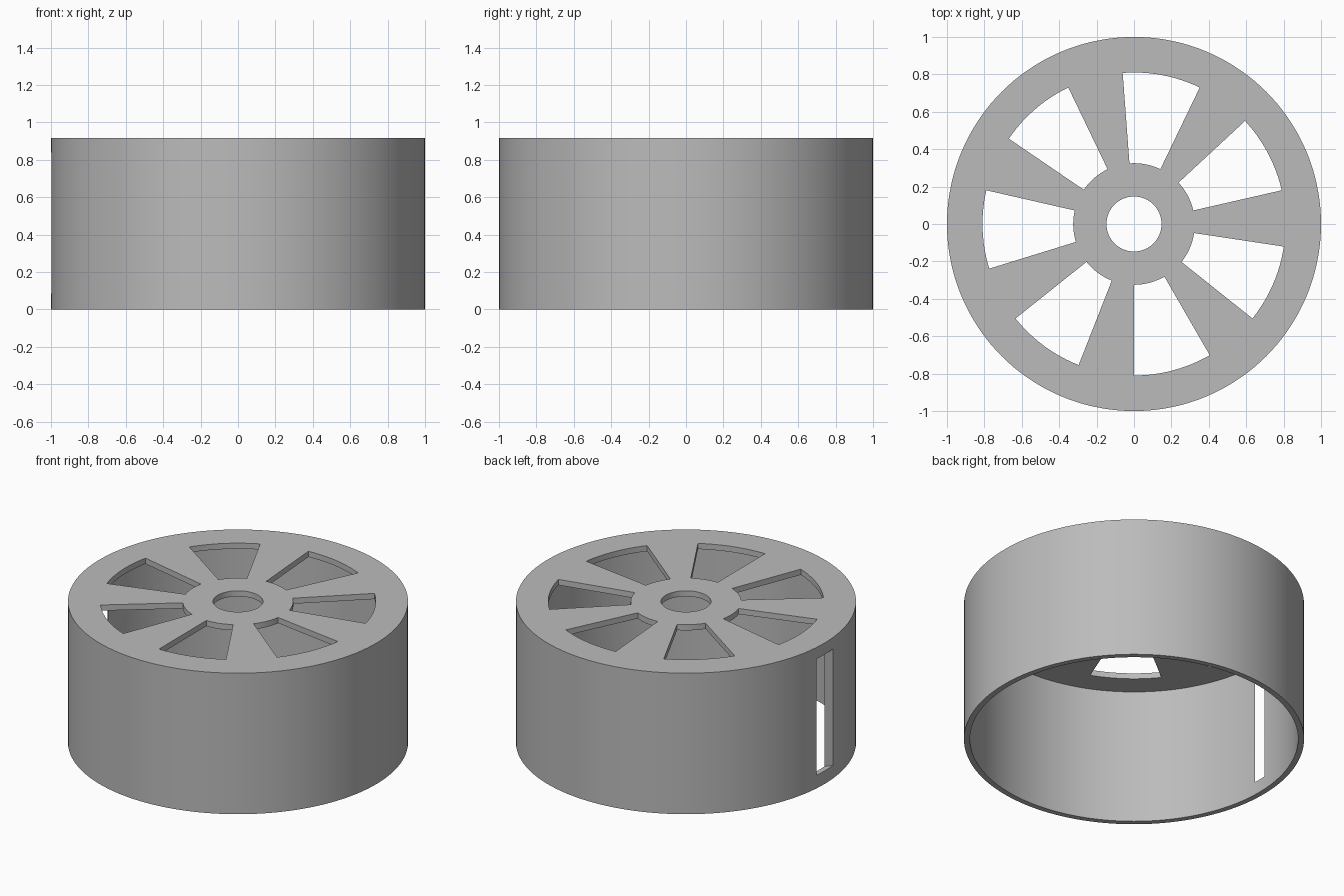
import bpy, bmesh
from math import sin, cos, radians, pi

HEIGHT, PLATE = 0.915, 0.037
RIM, INNER, HUB_HOLE = 1.0, 0.965, 0.147
WINDOWS, SPAN = 7, 30
SEGMENTS = 144

cube = bpy.data.objects.get("Cube")
if cube:
    bpy.data.objects.remove(cube, do_unlink=True)


def polar(radius, degrees):
    return radius * cos(radians(degrees)), radius * sin(radians(degrees))


def finish(name, bm):
    bmesh.ops.recalc_face_normals(bm, faces=bm.faces)
    mesh = bpy.data.meshes.new(name)
    bm.to_mesh(mesh)
    bm.free()
    obj = bpy.data.objects.new(name, mesh)
    bpy.context.collection.objects.link(obj)
    return obj


def lathe(name, profile):
    """Turn a closed (radius, z) profile around the z axis."""
    bm = bmesh.new()
    rings = []
    for i in range(SEGMENTS):
        a = 2 * pi * i / SEGMENTS
        rings.append([bm.verts.new((r * cos(a), r * sin(a), z)) for r, z in profile])
    n = len(profile)
    for i, ring in enumerate(rings):
        after = rings[(i + 1) % SEGMENTS]
        for j in range(n):
            k = (j + 1) % n
            bm.faces.new((ring[j], after[j], after[k], ring[k]))
    return finish(name, bm)


def add_prism(bm, outline, low, high):
    """Extrude a flat outline between two heights."""
    face = bm.faces.new([bm.verts.new((x, y, low)) for x, y in outline])
    made = bmesh.ops.extrude_face_region(bm, geom=[face])["geom"]
    top = [v for v in made if isinstance(v, bmesh.types.BMVert)]
    bmesh.ops.translate(bm, verts=top, vec=(0, 0, high - low))


# Drum: open below, closed above by a plate with a hub hole
under = HEIGHT - PLATE
drum = lathe("spoked_drum", [(HUB_HOLE, under), (HUB_HOLE, HEIGHT), (RIM, HEIGHT),
                             (RIM, 0), (INNER, 0), (INNER, under)])

# Cutters: wedge windows between the spokes
bm = bmesh.new()
steps = 12
for w in range(WINDOWS):
    start = 270 + w * 360 / WINDOWS
    angles = [start + SPAN * s / steps for s in range(steps + 1)]
    outline = [polar(0.81, a) for a in angles]
    outline += [polar(0.325, a) for a in reversed(angles)]
    add_prism(bm, outline, under - 0.1, HEIGHT + 0.1)

# Cutter: flared upright slot through the side wall
add_prism(bm, [(-0.95, 0.027), (-1.02, 0.111), (-1.02, -0.111), (-0.95, -0.027)],
          0.085, 0.84)
cutter = finish("opening_cutter", bm)
cutter.hide_render = True

bpy.context.view_layer.objects.active = drum
cut = drum.modifiers.new("openings", "BOOLEAN")
cut.operation = "DIFFERENCE"
cut.solver = "EXACT"
cut.object = cutter
bpy.ops.object.modifier_apply(modifier=cut.name)
bpy.data.objects.remove(cutter, do_unlink=True)

# Plain grey finish
grey = bpy.data.materials.new("plain_grey")
grey.use_nodes = True
colour = (0.5, 0.5, 0.5, 1)
grey.diffuse_color = colour
grey.node_tree.nodes["Principled BSDF"].inputs["Base Color"].default_value = colour
drum.data.materials.clear()
drum.data.materials.append(grey)

# Smooth walls with crisp edges
bpy.ops.object.select_all(action="DESELECT")
drum.select_set(True)
bpy.ops.object.shade_smooth_by_angle(angle=radians(30))
